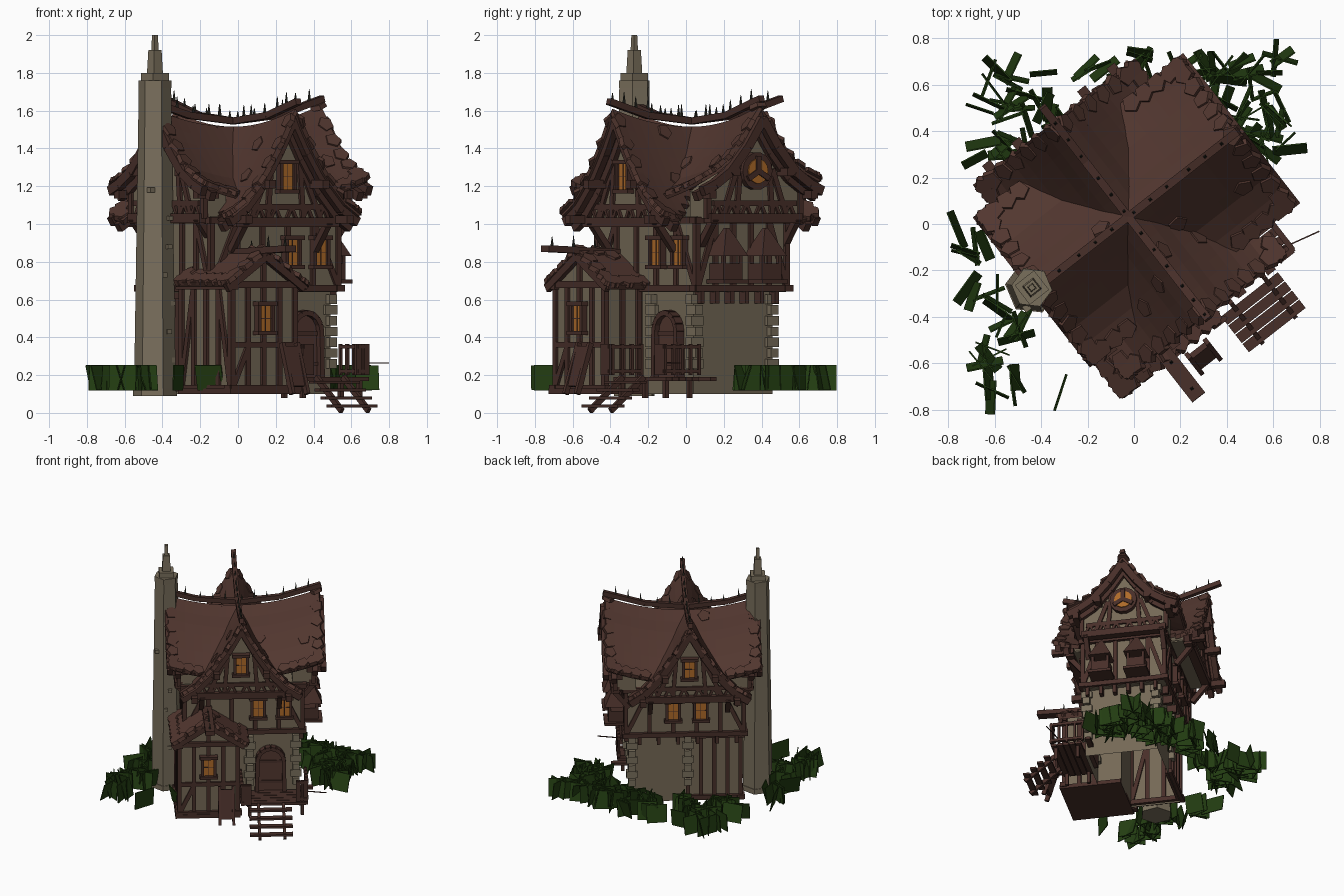
import bpy, bmesh, math, random
from mathutils import Vector, Matrix

random.seed(4)
if "Cube" in bpy.data.objects:
    bpy.data.objects.remove(bpy.data.objects["Cube"])
TURN = Matrix.Rotation(math.radians(38), 4, 'Z')   # house stands diagonally


def material(name, *rgb):
    m = bpy.data.materials.new(name)
    m.use_nodes = True
    m.diffuse_color = (*rgb, 1)
    m.node_tree.nodes["Principled BSDF"].inputs["Base Color"].default_value = (*rgb, 1)
    return m


ROOF = material("roof brown", .085, .038, .029)
TIMBER = material("timber brown", .064, .028, .022)
PLASTER = material("plaster", .175, .14, .092)
STONE = material("stone", .195, .16, .108)
GLASS = material("window amber", .42, .145, .022)
LEAF = material("hedge green", .017, .048, .006)
IRON = material("iron", .03, .03, .022)


def emit(name, bm, mat, turn=TURN, thick=0):
    bmesh.ops.recalc_face_normals(bm, faces=bm.faces)
    bm.transform(turn)
    me = bpy.data.meshes.new(name)
    bm.to_mesh(me)
    bm.free()
    me.materials.append(mat)
    ob = bpy.data.objects.new(name, me)
    bpy.context.scene.collection.objects.link(ob)
    if thick:
        mod = ob.modifiers.new("thickness", 'SOLIDIFY')
        mod.thickness, mod.offset = thick, 0


def box(bm, c, size, rot=Matrix()):
    m = Matrix.Translation(c) @ rot @ Matrix.Diagonal((*size, 1))
    bmesh.ops.create_cube(bm, size=1, matrix=m)


def span(bm, a, b):
    a, b = Vector(a), Vector(b)
    box(bm, (a + b) / 2, b - a)


def beam(bm, p, q, w, d, n=(0, 0, 1)):
    p, q = Vector(p), Vector(q)
    x = (q - p).normalized()
    y = Vector(n).cross(x).normalized()
    rot = Matrix((x, y, x.cross(y))).transposed().to_4x4()
    box(bm, (p + q) / 2, ((q - p).length, w, d), rot)


def taper(bm, c, z0, z1, w0, w1, sides=4):
    m = Matrix.Translation((c[0], c[1], (z0 + z1) / 2)) @ Matrix.Rotation(math.pi / 4, 4, 'Z')
    bmesh.ops.create_cone(bm, cap_ends=True, segments=sides, radius1=w0 * .707,
                          radius2=w1 * .707, depth=z1 - z0, matrix=m)


def face(axis, dist):
    """Wall frame: (along, height, outward) to a point."""
    s = math.copysign(1, dist)
    if axis == 'u':
        return lambda a, z, d=0: Vector((dist + s * d, a, z))
    return lambda a, z, d=0: Vector((a, dist + s * d, z))


def normal(f):
    return f(0, 0, 1) - f(0, 0, 0)


def prism(bm, pts, f, length):
    ends = [[bm.verts.new(f(a, z, d)) for a, z in pts] for d in (0, -length)]
    for e in ends:
        bm.faces.new(e)
    for i in range(len(pts)):
        j = (i + 1) % len(pts)
        bm.faces.new((ends[0][i], ends[0][j], ends[1][j], ends[1][i]))


wood, glass, quoins, plaster = (bmesh.new() for _ in range(4))


def stick(f, a0, z0, a1, z1, w=.03, d=.03):
    beam(wood, f(a0, z0), f(a1, z1), w, d, normal(f))


def framing(f, a0, a1, z0, z1, n, brace=True):
    for z in (z0, z1):
        stick(f, a0 - .03, z, a1 + .03, z, .035, .05)
    step = (a1 - a0) / n
    for i in range(n + 1):
        stick(f, a0 + i * step, z0, a0 + i * step, z1)
    if brace:
        stick(f, a0, z0, a0 + step, z1)
        stick(f, a1, z0, a1 - step, z1)


def window(f, a, z, w=.09, h=.155):
    span(glass, f(a - w / 2, z - h / 2, -.01), f(a + w / 2, z + h / 2, .022))
    for s in (-1, 1):
        stick(f, a + s * w / 2, z - h / 2, a + s * w / 2, z + h / 2, .02, .07)
        stick(f, a - w * .72, z + s * h / 2, a + w * .72, z + s * h / 2, .022, .09)
    stick(f, a, z - h / 2, a, z + h / 2, .004, .05)
    stick(f, a - w / 2, z, a + w / 2, z, .004, .05)


# Roof height functions: two crossed, sagging gables and the annex roof
MID = .04
STEEP = [(0, 0), (.1, -.18), (.22, -.36), (.33, -.48), (.43, -.545)]
SHALLOW = [(0, 0), (.1, -.145), (.22, -.28), (.32, -.345), (.4, -.38)]


def drop(prof, x):
    for (x0, z0), (x1, z1) in zip(prof, prof[1:]):
        if x <= x1 + 1e-4:
            return z0 + (z1 - z0) * (x - x0) / (x1 - x0)
    return -1


def ridge(t):
    return 1.5 + .1 * (t / .55) ** 2


def main_z(u, v):
    return ridge(v - MID) + drop(STEEP, abs(u))


def wing_z(u, v):
    return ridge(u) + drop(SHALLOW, abs(v - MID))


def annex_z(u, v):
    return .85 - .66 * abs(u + .24)


def annex_hidden(u, v):
    return 2 if u > -.36 and v > -.24 else 0


def steps(a, b, size=.068):
    n = round((b - a) / size)
    return [a + (b - a) * i / n for i in range(n + 1)]


def roof(name, zf, other, us, vs, n=18):
    bm = bmesh.new()
    P = [[(us[0] + (us[1] - us[0]) * i / n, vs[0] + (vs[1] - vs[0]) * j / n)
          for j in range(n + 1)] for i in range(n + 1)]
    V = [[bm.verts.new((u, v, zf(u, v))) for u, v in row] for row in P]
    for i in range(n):
        for j in range(n):
            u, v = ((P[i][j][k] + P[i + 1][j + 1][k]) / 2 for k in (0, 1))
            if zf(u, v) > other(u, v) - .12:
                bm.faces.new((V[i][j], V[i + 1][j], V[i + 1][j + 1], V[i][j + 1]))
    bmesh.ops.delete(bm, geom=[v for v in bm.verts if not v.link_faces], context='VERTS')
    emit(name, bm, ROOF, thick=.03)
    # chunky shingles along every edge, with a few loose ones on the slopes
    sh = bmesh.new()
    spots = [(u, vs[k]) for k in (0, 1) for u in steps(*us)]
    spots += [(us[k], v) for k in (0, 1) for v in steps(*vs)]
    spots += [(random.uniform(*us) * .8, random.uniform(*vs) * .8) for _ in range(6)]
    for u, v in spots:
        if zf(u, v) < other(u, v):
            continue
        u, v = (min(max(x, lo + .025), hi - .025) for x, (lo, hi) in ((u, us), (v, vs)))
        e = .004
        nrm = Vector((zf(u - e, v) - zf(u + e, v), zf(u, v - e) - zf(u, v + e), 2 * e))
        m = Matrix.Translation((u, v, zf(u, v) + .016)) @ nrm.to_track_quat('Z', 'Y').to_matrix().to_4x4()
        m = m @ Matrix.Rotation(random.uniform(0, 6), 4, 'Z')
        bmesh.ops.create_cone(sh, cap_ends=True, segments=5, radius1=.05, radius2=.044,
                              depth=.026, matrix=m)
    emit(name + "_shingles", sh, ROOF)


roof("main_roof", main_z, wing_z, (-.43, .43), (-.5, .55))
roof("wing_roof", wing_z, main_z, (-.51, .59), (MID - .4, MID + .4))
roof("annex_roof", annex_z, annex_hidden, (-.5, .04), (-.55, -.1), 12)

# Plaster storeys (open underneath), attic gables and annex
annex = face('v', -.52)
span(plaster, (-.38, -.27, .1), (.41, .26, .66))
prism(plaster, [(-.45, .1), (-.45, .69), (-.24, .82), (-.03, .69), (-.03, .1)], annex, .42)
floor = [f for f in plaster.faces if all(v.co.z < .11 for v in f.verts)]
bmesh.ops.delete(plaster, geom=floor, context='FACES')
span(plaster, (-.4, -.28, .64), (.45, .32, 1.04))


def gable(f, prof, wide, mid, base):
    peak = 1.51
    top = [(x, peak + z) for x, z in prof if x < wide] + [(wide, peak + drop(prof, wide))]
    pts = [(mid - wide, base)] + [(mid - x, z) for x, z in top[::-1]]
    pts += [(mid + x, z) for x, z in top[1:]] + [(mid + wide, base)]
    prism(plaster, pts, f, .15)
    for s in (-1, 1):                                # barge boards under the rake
        for (x0, z0), (x1, z1) in zip(prof, prof[1:]):
            for z, d in ((1.555, .07), (1.525, .01)):
                beam(wood, f(mid + s * x0, z + z0, d), f(mid + s * x1, z + z1, d),
                     .05, .04, normal(f))
    stick(f, mid - wide, base, mid + wide, base, .05, .06)
    stick(f, mid - wide * .9, base + .08, mid + wide * .9, base + .08)
    for s in (-1, 1):
        stick(f, mid + s * .12, base, mid + s * .09, 1.4)
        stick(f, mid + s * wide * .7, base, mid + s * .12, base + .26)
        stick(f, mid + s * wide, base, mid + s * wide, peak + drop(prof, wide))
        beam(wood, f(mid + s * .28, base - .15, -.1), f(mid + s * .28, base, .02), .035, .035, normal(f))
    for k in range(6):                               # sawtooth row
        a = mid + wide * (k - 3) / 3.2
        stick(f, a, base, a + .04, base + .08, .018)
        stick(f, a + .08, base, a + .04, base + .08, .018)


attic_front, attic_back = face('v', -.4), face('v', .47)
attic_right, attic_left = face('u', .53), face('u', -.44)
gable(attic_front, STEEP, .345, 0, 1.01)
gable(attic_back, STEEP, .345, 0, 1.01)
gable(attic_right, SHALLOW, .31, MID, 1.03)
gable(attic_left, SHALLOW, .31, MID, 1.03)

# Timber framing
front, back, right, left = face('v', -.28), face('v', .32), face('u', .45), face('u', -.4)
for f, a0, a1 in ((front, -.4, .45), (back, -.4, .45), (right, -.28, .32), (left, -.28, .32)):
    framing(f, a0, a1, .66, 1.02, 5)
framing(face('u', -.38), -.1, .26, .13, .62, 3)
framing(face('v', .26), -.38, 0, .13, .62, 4, False)
framing(annex, -.45, -.03, .13, .68, 4, False)
stick(annex, -.45, .36, -.03, .36)
stick(annex, -.45, .13, -.34, .36)
stick(annex, -.24, .68, -.24, .82)
framing(face('u', -.45), -.52, -.1, .13, .67, 4)
for v in (-.52, -.41, -.3):
    beam(wood, (-.03, v, .13), (-.03, v, .67), .03, .03, (0, 1, 0))
for s in (-1, 1):
    beam(wood, (-.24 + s * .26, -.54, .66), (-.24, -.54, .83), .045, .03, (0, 1, 0))
for i in range(6):                                   # corbels under the jetty
    span(wood, (.4, -.26 + i * .1, .58), (.46, -.235 + i * .1, .65))
    span(wood, (-.36 + i * .14, .25, .58), (-.335 + i * .14, .33, .65))
for s in (-1, 1):                                    # purlin ends poking from the gables
    for x in (.18, .34):
        z = 1.51 + drop(STEEP, x)
        for v in (-.45, .52):
            span(wood, (s * x - .022, v - .08, z - .022), (s * x + .022, v + .08, z + .022))
        z = 1.51 + drop(SHALLOW, x)
        for u in (-.45, .55):
            span(wood, (u - .07, MID + s * x - .022, z - .022), (u + .07, MID + s * x + .022, z + .022))

# Windows
for f, a, z in ((attic_front, 0, 1.25), (attic_back, 0, 1.25), (front, .13, .85), (front, .32, .85),
                (back, .11, .85), (back, -.09, .85), (annex, -.24, .5)):
    window(f, a, z)
for bm, r, d in ((wood, .1, .05), (glass, .066, .064)):
    m = Matrix.Translation(attic_right(MID, 1.28, .01)) @ Matrix.Rotation(math.pi / 2, 4, 'Y')
    bmesh.ops.create_cone(bm, cap_ends=True, segments=14, radius1=r, radius2=r, depth=d, matrix=m)
for k in range(3):
    t = math.radians(90 + 120 * k)
    stick(attic_right, MID, 1.28, MID + .08 * math.cos(t), 1.28 + .08 * math.sin(t), .03, .1)

# Two roofed window bays on the side wall
for v in (-.13, .13):
    span(wood, (.45, v - .065, .7), (.57, v + .065, .79))
    span(wood, (.45, v - .085, .685), (.6, v + .085, .705))
    for s in (-1, 1):
        span(wood, (.55, v + s * .055 - .01, .78), (.57, v + s * .055 + .01, .84))
    taper(wood, (.515, v), .83, .98, .165, .02)

# Stone: quoins and chimney
for u, v in ((.405, -.26), (.405, .25), (.07, -.27), (0, .26)):
    for i in range(7):
        w = .08 if i % 2 else .05
        box(quoins, (u, v, .26 + i * .057), (w, .13 - w, .05))
emit("quoins", quoins, STONE)
chimney = bmesh.new()
for z0, z1, w0, w1, sides in ((.09, .13, .165, .165, 6), (.12, 1.73, .158, .122, 6),
                              (1.72, 1.76, .125, .125, 6), (1.76, 1.8, .105, .105, 4),
                              (1.8, 1.92, .06, .05, 4), (1.92, 2, .028, .022, 4)):
    taper(chimney, (-.515, .055), z0, z1, w0, w1, sides)
for i in range(9):
    t = random.uniform(3, 6)
    c = (-.515 + .09 * math.cos(t), .055 + .09 * math.sin(t), .28 + i * .15)
    box(chimney, c, (.03, .03, .025))
emit("chimney", chimney, STONE)

# Door with arched head
door = bmesh.new()
arch = [(.22 + .095 * math.cos(t * math.pi / 8), .43 + .1 * math.sin(t * math.pi / 8)) for t in range(9)]
door_front = face('v', -.29)
prism(door, [(.315, .17)] + arch + [(.125, .17)], door_front, .05)
emit("door", door, ROOF)
outline = [(.32, .17)] + arch + [(.12, .17)]
for (a, z), (b, y) in zip(outline, outline[1:]):
    stick(front, a, z, b, y, .028, .08)
for z in (.26, .42):
    stick(door_front, .13, z, .31, z, .02, .015)

# Annex floor, deck, railing and steps
span(wood, (-.48, -.55, .1), (-.01, -.1, .13))
for i in range(5):
    span(wood, (.03, -.33 - i * .045, .17), (.48, -.29 - i * .045, .19))
span(wood, (.4, -.25, .17), (.53, -.21, .19))
for u in (.06, .44):
    for v in (-.32, -.48):
        span(wood, (u - .012, v - .012, .08), (u + .012, v + .012, .18))
for a, b in (((.47, -.28), (.47, -.51)), ((.47, -.51), (.4, -.51)), ((0, -.3), (0, -.56)),
             ((0, -.56), (.06, -.56))):
    for z in (.22, .35):
        beam(wood, (*a, z), (*b, z), .025, .02)
    for k in range(5):
        x, y = (a[i] + (b[i] - a[i]) * k / 4 for i in (0, 1))
        span(wood, (x - .008, y - .008, .2), (x + .008, y + .008, .365))
for u in (.12, .3):
    beam(wood, (u, -.52, .19), (u, -.74, .01), .02, .03)
for i in range(4):
    span(wood, (.05, -.59 - i * .05, .155 - i * .042), (.36, -.545 - i * .05, .17 - i * .042))
beam(wood, (.42, -.47, .265), (.61, -.516, .265), .006, .006)

# Leaning board beside the annex
beam(wood, (-.116, -.66, .14), (-.116, -.6, .35), .12, .025, (0, 1, 0))
for s in (-1, 1):
    beam(wood, (-.116 + s * .05, -.68, .1), (-.116 + s * .05, -.59, .37), .02, .03, (0, 1, 0))

# Ridge boards with iron spikes
spikes = bmesh.new()


def ridge_board(path, w):
    for p, q in zip(path, path[1:]):
        beam(wood, p, q, w, .035)
        for k in (.1, .4, .7):
            c = Vector(p).lerp(Vector(q), k)
            taper(spikes, c, c.z, c.z + random.uniform(.05, .08), .016, .002)


ts = (-.56, -.3, 0, .3, .6)
ridge_board([(0, t + MID, ridge(t) + .045) for t in ts], .035)
ridge_board([(t, MID, ridge(t) + .045) for t in ts], .035)
ridge_board([(-.24, -.76, .87), (-.24, -.28, .85)], .07)
emit("ridge_spikes", spikes, IRON)
emit("timber", wood, TIMBER)
emit("window_glass", glass, GLASS)
emit("walls", plaster, PLASTER)

# Hedge of loose tilted panels round the back
hedge = bmesh.new()
spots = [(-.56, -.7), (-.6, -.58), (-.55, -.45), (-.65, -.33), (-.7, -.08), (-.62, .3), (-.5, .34),
         (-.6, .48), (-.42, .5), (-.56, .64), (-.36, .6), (-.15, .62), (0, .68), (.2, .64),
         (.32, .66), (.45, .64), (.58, .66), (.62, .5), (.5, .48), (.62, .38), (.5, .34),
         (-.3, .42), (-.05, .55), (.15, .52), (.34, .5), (-.37, -.7), (-.19, -.63)]
for x, y in spots:
    for _ in range(6 if x < -.4 or x > -.34 and y > 0 else 1):
        rot = Matrix.Rotation(random.uniform(0, math.pi), 4, 'Z') @ \
            Matrix.Rotation(random.uniform(-.3, .3), 4, 'X')
        c = (x + random.uniform(-.07, .07), y + random.uniform(-.06, .06), .186)
        box(hedge, c, (random.uniform(.11, .17), .006, .135), rot)
emit("hedge", hedge, LEAF, Matrix())
